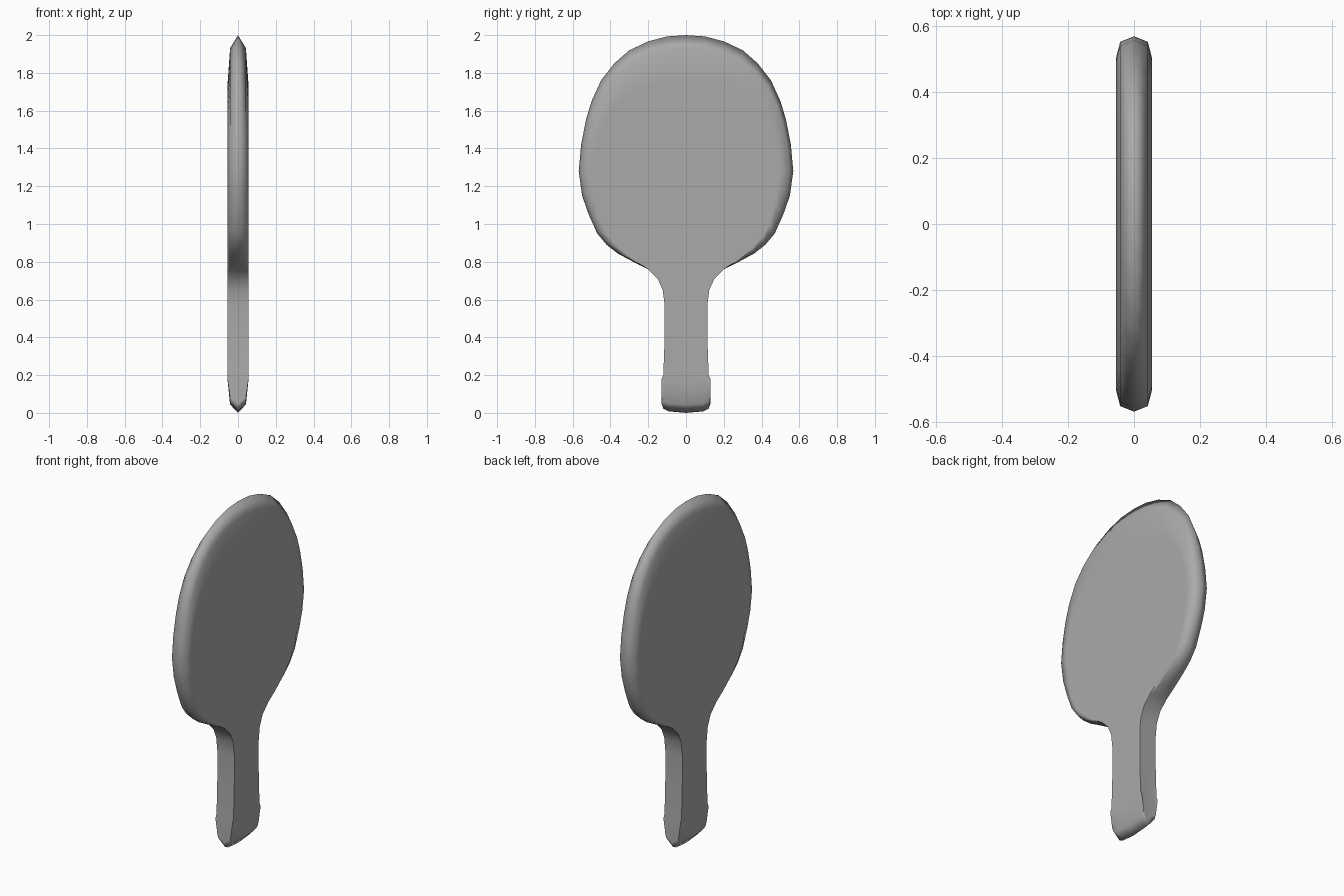
import bpy
import bmesh
import math

cube = bpy.data.objects.get("Cube")
if cube:
    bpy.data.objects.remove(cube, do_unlink=True)

# Plain grey
grey = bpy.data.materials.new("plain_grey")
grey.use_nodes = True
colour = (0.4, 0.4, 0.4, 1)
grey.diffuse_color = colour
grey.node_tree.nodes["Principled BSDF"].inputs["Base Color"].default_value = colour

# Half outline of blade and handle (y, z), from the crown to the butt
HALF = [
    (0, 2), (0.1, 1.993), (0.2, 1.967), (0.3, 1.92), (0.38, 1.85), (0.45, 1.76),
    (0.5, 1.65), (0.53, 1.55), (0.555, 1.42), (0.568, 1.28), (0.55, 1.15),
    (0.515, 1.05), (0.47, 0.95), (0.42, 0.89), (0.36, 0.843), (0.27, 0.795),
    (0.2, 0.76), (0.15, 0.71), (0.123, 0.65), (0.113, 0.57), (0.113, 0.4),
    (0.12, 0.2), (0.13, 0.05), (0.12, 0.022), (0.09, 0.008), (0, 0),
]
OUTLINE = HALF + [(-y, z) for y, z in reversed(HALF[1:-1])]
CENTRE = 1.3


def inset(y, z, side, rise, butt):
    """Pull an outline point inward on the blade rim and the handle butt."""
    blade = min(1, max(0, (z - 0.77) / 0.4))
    end = max(0, 1 - z / 0.2)
    return (y * (1 - side * blade),
            z - (z - CENTRE) * rise * blade + butt * end)


# Rings across the thickness: x, side inset, top inset, butt inset
FACE = (0.055, 0.12, 0.36, 0.17)
SHOULDER = (0.042, 0.03, 0.1, 0.045)
RIDGE = (0, 0, 0, 0)
layers = [FACE, SHOULDER, RIDGE,
          (-SHOULDER[0], *SHOULDER[1:]), (-FACE[0], *FACE[1:])]

bm = bmesh.new()
rings = [[bm.verts.new((x, *inset(y, z, side, rise, butt))) for y, z in OUTLINE]
         for x, side, rise, butt in layers]
count = len(OUTLINE)
for a, b in zip(rings, rings[1:]):
    for i in range(count):
        j = (i + 1) % count
        bm.faces.new((a[i], a[j], b[j], b[i]))

# Flat hitting faces
bm.faces.new(rings[0])
bm.faces.new(rings[-1])
bmesh.ops.recalc_face_normals(bm, faces=bm.faces)

# Smooth rim, sharp handle corners
for face in bm.faces:
    face.smooth = True
for edge in bm.edges:
    on_ridge = all(abs(v.co.x) < 0.001 for v in edge.verts)
    edge.smooth = on_ridge or edge.calc_face_angle(0) < math.radians(55)

mesh = bpy.data.meshes.new("paddle")
bm.to_mesh(mesh)
bm.free()
mesh.materials.append(grey)
paddle = bpy.data.objects.new("paddle", mesh)
bpy.context.collection.objects.link(paddle)

normals = paddle.modifiers.new("flat_face_normals", "WEIGHTED_NORMAL")
normals.keep_sharp = True
